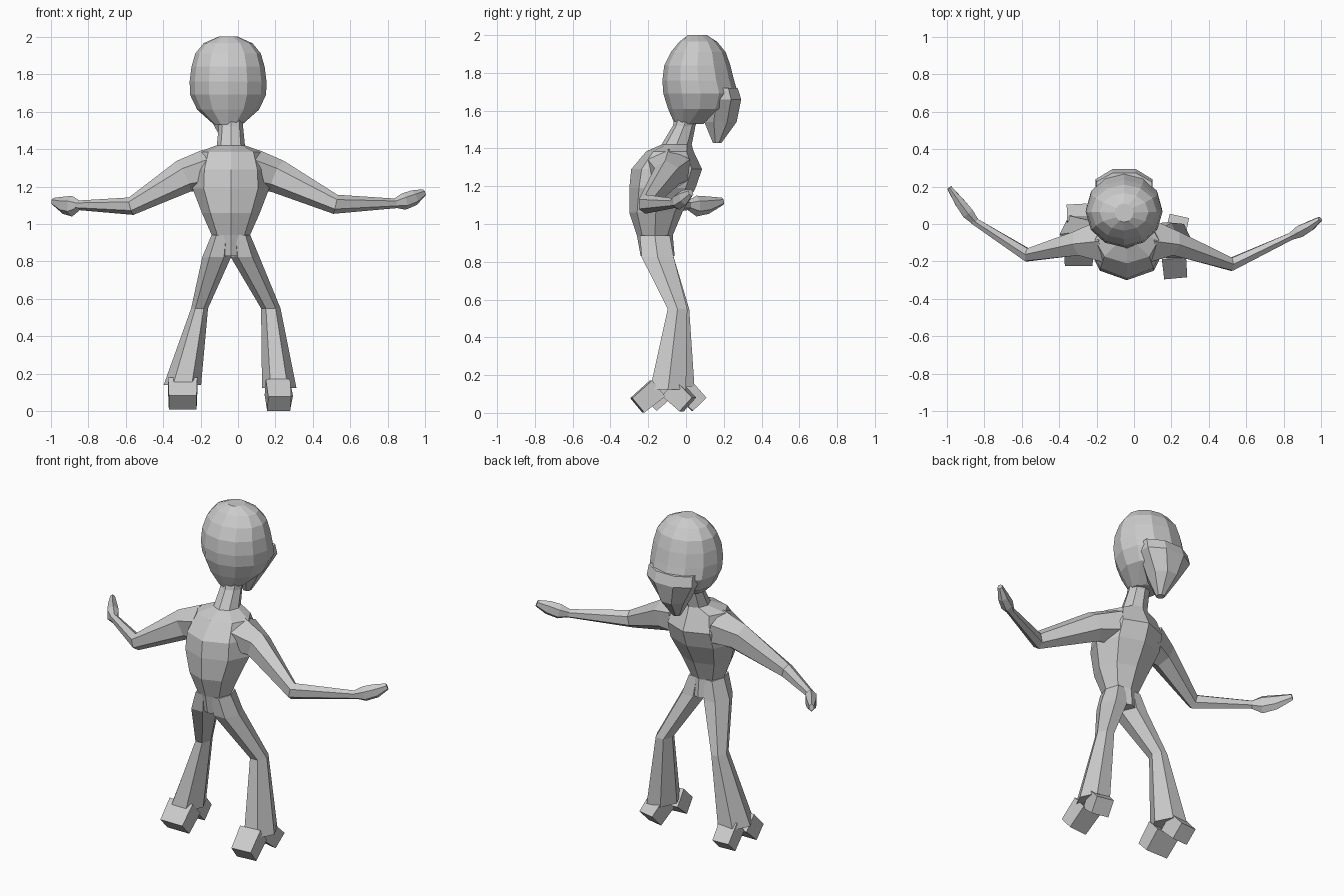
import bpy, bmesh, math
from mathutils import Vector

Z = Vector((0, 0, 1))


def skin(name, rings):
    """Bridge equal-sized point rings into a closed flat-shaded loft."""
    bm = bmesh.new()
    vs = [[bm.verts.new(p) for p in r] for r in rings]
    n = len(vs[0])
    for a, b in zip(vs, vs[1:]):
        for i in range(n):
            bm.faces.new((a[i], a[(i + 1) % n], b[(i + 1) % n], b[i]))
    bm.faces.new(vs[0][::-1])
    bm.faces.new(vs[-1])
    bmesh.ops.recalc_face_normals(bm, faces=bm.faces)
    me = bpy.data.meshes.new(name)
    bm.to_mesh(me)
    bm.free()
    bpy.context.collection.objects.link(bpy.data.objects.new(name, me))


def stack(name, sections, n, phase=0.0):
    """Horizontal rings: (centre x, centre y, z, radius x, radius y)."""
    ang = [math.tau * i / n + phase for i in range(n)]
    skin(name, [[Vector((x + rx * math.cos(a), y + ry * math.sin(a), z)) for a in ang]
                for x, y, z, rx, ry in sections])


def limb(name, sections, n, phase=0.0):
    """Rings square to a path: (x, y, z, half width, half height)."""
    pts = [Vector(s[:3]) for s in sections]
    rings = []
    for i, s in enumerate(sections):
        t = (pts[min(i + 1, len(pts) - 1)] - pts[max(i - 1, 0)]).normalized()
        side = t.cross(Z).normalized()
        up = side.cross(t)
        rings.append([pts[i] + side * s[3] * math.cos(a) + up * s[4] * math.sin(a)
                      for a in (math.tau * k / n + phase for k in range(n))])
    skin(name, rings)


def profile(cx, rows):
    """Turn (z, y min, y max, half width) rows into stack sections."""
    return [(cx, (a + b) / 2, z, w, (b - a) / 2) for z, a, b, w in rows]


# torso and neck
stack("torso", profile(-0.038, [
    (0.83, -0.24, -0.06, 0.09), (0.94, -0.26, -0.07, 0.102), (1.06, -0.30, -0.02, 0.155),
    (1.19, -0.30, 0.05, 0.205), (1.29, -0.29, 0.085, 0.20), (1.385, -0.21, 0.04, 0.17),
    (1.42, -0.13, 0.03, 0.075), (1.52, -0.07, 0.05, 0.065), (1.60, -0.05, 0.09, 0.07)]), 8)

# head
stack("skull", profile(-0.053, [
    (1.53, -0.06, 0.09, 0.075), (1.61, -0.095, 0.24, 0.165), (1.69, -0.12, 0.275, 0.203),
    (1.76, -0.125, 0.255, 0.205), (1.84, -0.115, 0.235, 0.195), (1.91, -0.08, 0.21, 0.175),
    (1.965, -0.035, 0.165, 0.13), (2.0, 0.01, 0.11, 0.05)]), 12)

# wide face narrowing to a pointed chin
stack("face", profile(-0.053, [
    (1.43, 0.14, 0.19, 0.025), (1.54, 0.09, 0.275, 0.09),
    (1.66, 0.10, 0.30, 0.165), (1.72, 0.10, 0.28, 0.16)]), 8, math.pi / 8)

# arms and hands
arms = {
    "left": [(-0.16, -0.09, 1.29, 0.13, 0.11), (-0.29, -0.10, 1.255, 0.075, 0.09),
             (-0.57, -0.165, 1.095, 0.04, 0.048), (-0.86, 0.02, 1.10, 0.022, 0.025)],
    "right": [(0.08, -0.09, 1.29, 0.13, 0.11), (0.21, -0.10, 1.255, 0.075, 0.09),
              (0.52, -0.215, 1.105, 0.04, 0.052), (0.85, -0.06, 1.11, 0.022, 0.025)]}
hands = {
    "left": [(-0.84, 0.005, 1.10, 0.02, 0.022), (-0.885, 0.055, 1.095, 0.036, 0.055),
             (-0.93, 0.115, 1.10, 0.03, 0.047), (-0.985, 0.193, 1.12, 0.015, 0.02)],
    "right": [(0.83, -0.07, 1.11, 0.02, 0.022), (0.885, -0.04, 1.12, 0.036, 0.045),
              (0.94, -0.01, 1.14, 0.03, 0.042), (0.992, 0.026, 1.167, 0.015, 0.02)]}
for s in arms:
    limb(s + "_arm", arms[s], 6, math.pi / 6)
    limb(s + "_hand", hands[s], 6, math.pi / 6)

# flared legs
legs = {
    "left": [(-0.09, -0.165, 0.94, 0.052, 0.092), (-0.113, -0.15, 0.825, 0.077, 0.098),
             (-0.205, -0.035, 0.55, 0.045, 0.06), (-0.297, -0.055, 0.14, 0.10, 0.115)],
    "right": [(0.014, -0.165, 0.94, 0.052, 0.092), (0.037, -0.15, 0.825, 0.077, 0.098),
              (0.175, -0.045, 0.55, 0.052, 0.06), (0.22, -0.095, 0.125, 0.092, 0.11)]}
for s in legs:
    stack(s + "_leg", legs[s], 6)

# heel and toe blocks slanting down from each cuff
feet = {
    "left_heel": ((-0.295, -0.09, 0.14), (-0.295, -0.19, 0.047), 0.078),
    "left_toe": ((-0.30, -0.02, 0.14), (-0.305, 0.07, 0.045), 0.055),
    "right_heel": ((0.21, -0.15, 0.13), (0.22, -0.258, 0.04), 0.065),
    "right_toe": ((0.215, -0.08, 0.13), (0.235, 0.01, 0.045), 0.055)}
q = math.sqrt(2)
for name, (a, b, w) in feet.items():
    limb(name, [(*a, w * q, 0.055 * q), (*b, w * 0.95 * q, 0.05 * q)], 4, math.pi / 4)
